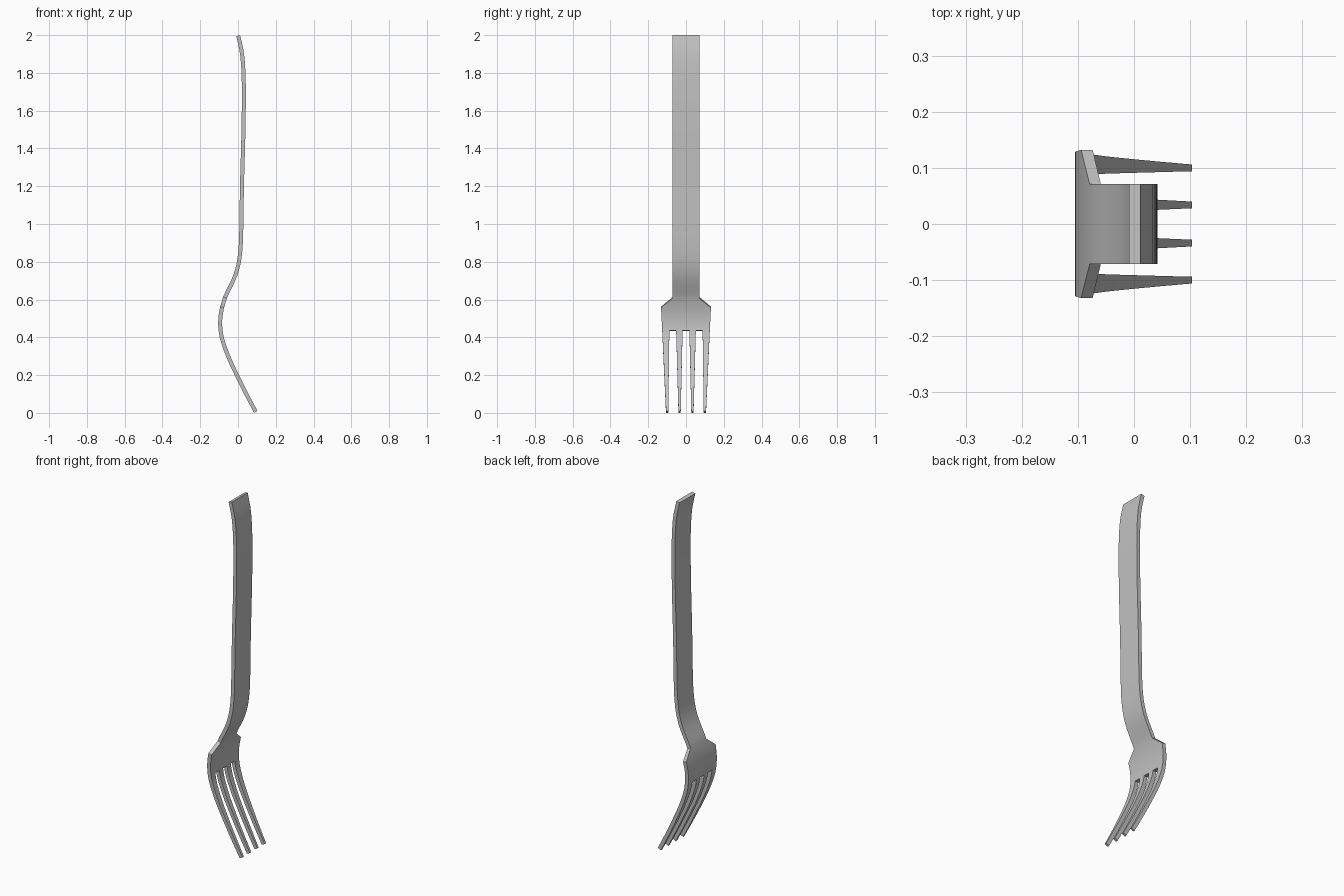
import bpy, bmesh
from mathutils import Vector

cube = bpy.data.objects.get("Cube")
if cube:
    bpy.data.objects.remove(cube, do_unlink=True)

THICK = 0.021
SHOULDER_TOP, SHOULDER, ROOT = 0.61, 0.56, 0.435

# side curve of the fork as (z, x), tip to handle end
CURVE = [(0.005, 0.094), (0.1, 0.044), (0.2, -0.006), (0.3, -0.052),
         (0.4, -0.086), (0.48, -0.0945), (0.55, -0.086), (0.61, -0.069),
         (0.7, -0.026), (0.75, -0.007), (0.82, 0.008), (0.92, 0.016),
         (1.2, 0.021), (1.5, 0.029), (1.7, 0.031), (1.82, 0.028),
         (1.91, 0.02), (1.997, 0.001)]


def bend(z):
    """x of the side curve at height z (smooth through the points)."""
    slopes = []
    for i in range(len(CURVE)):
        a, b = CURVE[max(i - 1, 0)], CURVE[min(i + 1, len(CURVE) - 1)]
        slopes.append((b[1] - a[1]) / (b[0] - a[0]))
    i = max(k for k in range(len(CURVE) - 1) if k == 0 or CURVE[k][0] <= z)
    (z0, x0), (z1, x1) = CURVE[i], CURVE[i + 1]
    h = z1 - z0
    t = (z - z0) / h
    return (x0 * (1 + 2 * t) * (1 - t) ** 2 + x1 * t * t * (3 - 2 * t)
            + h * t * (1 - t) * (slopes[i] * (1 - t) - slopes[i + 1] * t))


def steps(a, b, n):
    return [a + (b - a) * i / n for i in range(n + 1)]


def lerp(a, b, t):
    return a + (b - a) * t


bm = bmesh.new()


def row(z, ys):
    return [bm.verts.new(Vector((bend(z), y, z))) for y in ys]


def strip(rows):
    """Join each row to the next with one flat face."""
    for low, high in zip(rows, rows[1:]):
        bm.faces.new(low + high[::-1])


# handle
handle_z = steps(SHOULDER_TOP, 0.95, 14) + steps(0.95, 1.65, 7)[1:] + steps(1.65, 1.997, 10)[1:]
handle = [row(z, (-0.071, 0.071)) for z in handle_z]

# tine edges at the root and at the tip
root = [-0.126, -0.088, -0.052, -0.018, 0.018, 0.052, 0.088, 0.126]
tip = [-0.106, -0.094, -0.04, -0.028, 0.028, 0.04, 0.094, 0.106]

# palm and sloped shoulders
root_row = row(ROOT, root)
palm = [row(z, (-w, w)) for z, w in zip(steps(ROOT, SHOULDER, 6)[1:], steps(0.126, 0.132, 6)[1:])]
strip([root_row] + palm + handle)

# four tapering tines
for k in range(0, len(root), 2):
    rows = [root_row[k:k + 2]]
    for z in steps(ROOT, CURVE[0][0], 14)[1:]:
        t = (ROOT - z) / (ROOT - CURVE[0][0])
        rows.append(row(z, [lerp(root[j], tip[j], t) for j in (k, k + 1)]))
    strip(rows[::-1])

bmesh.ops.recalc_face_normals(bm, faces=bm.faces)
mesh = bpy.data.meshes.new("fork")
bm.to_mesh(mesh)
bm.free()
fork = bpy.data.objects.new("fork", mesh)
bpy.context.collection.objects.link(fork)

# brushed steel grey
steel = bpy.data.materials.new("steel_grey")
steel.use_nodes = True
colour = (0.54, 0.54, 0.54, 1)
steel.diffuse_color = colour
steel.node_tree.nodes["Principled BSDF"].inputs["Base Color"].default_value = colour
mesh.materials.append(steel)

# sheet thickness
solid = fork.modifiers.new("thickness", "SOLIDIFY")
solid.thickness = THICK
solid.offset = 0
bpy.context.view_layer.objects.active = fork
fork.select_set(True)
bpy.ops.object.modifier_apply(modifier=solid.name)
bpy.ops.object.shade_smooth_by_angle(angle=0.6)
